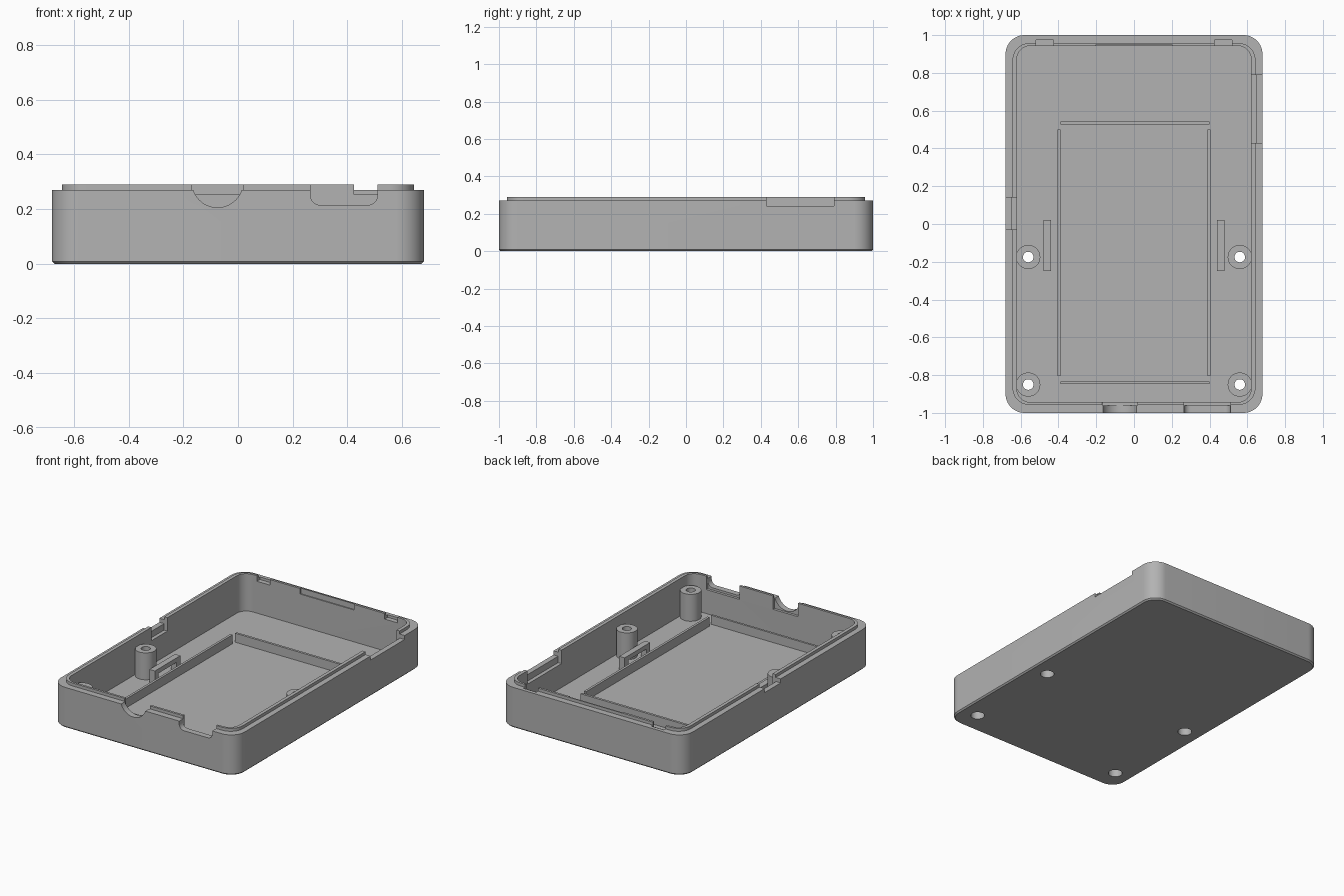
import bpy, bmesh, math
from mathutils import Matrix

cube = bpy.data.objects.get("Cube")
if cube:
    bpy.data.objects.remove(cube, do_unlink=True)

grey = bpy.data.materials.new("mid grey")
grey.use_nodes = True
tone = (0.45, 0.45, 0.45, 1)
grey.diffuse_color = tone
grey.node_tree.nodes["Principled BSDF"].inputs["Base Color"].default_value = tone

FLOOR, RIM, LIP = 0.04, 0.27, 0.29


def make(name, bm):
    bmesh.ops.recalc_face_normals(bm, faces=bm.faces)
    mesh = bpy.data.meshes.new(name)
    bm.to_mesh(mesh)
    bm.free()
    obj = bpy.data.objects.new(name, mesh)
    mesh.materials.append(grey)
    bpy.context.collection.objects.link(obj)
    return obj


def slab(name, x, y, z, radius=0, axis="Z", chamfer=0):
    """Box between (min, max) pairs, with the edges along one axis rounded."""
    bm = bmesh.new()
    bmesh.ops.create_cube(bm, size=1)
    for v in bm.verts:
        for i, (lo, hi) in enumerate((x, y, z)):
            v.co[i] = lo if v.co[i] < 0 else hi
    if radius:
        i = "XYZ".index(axis)
        edges = [e for e in bm.edges
                 if abs(e.verts[0].co[i] - e.verts[1].co[i]) > 1e-4]
        bmesh.ops.bevel(bm, geom=edges, offset=radius, segments=12,
                        profile=0.5, affect="EDGES")
    if chamfer:
        low = [e for e in bm.edges if all(v.co.z < z[0] + 1e-4 for v in e.verts)]
        bmesh.ops.bevel(bm, geom=low, offset=chamfer, segments=1, affect="EDGES")
    return make(name, bm)


def rod(name, x, y, radius, z0, z1):
    bm = bmesh.new()
    bmesh.ops.create_cone(bm, cap_ends=True, segments=40, radius1=radius,
                          radius2=radius, depth=z1 - z0,
                          matrix=Matrix.Translation((x, y, (z0 + z1) / 2)))
    return make(name, bm)


def combine(obj, tools, operation="DIFFERENCE", keep=False):
    """Apply a boolean for every tool, then discard the tools."""
    bpy.context.view_layer.objects.active = obj
    for tool in tools:
        mod = obj.modifiers.new("shape", "BOOLEAN")
        mod.operation, mod.solver, mod.object = operation, "EXACT", tool
        bpy.ops.object.modifier_apply(modifier=mod.name)
        if not keep:
            bpy.data.objects.remove(tool, do_unlink=True)


# Shell: rounded body, raised lip and hollow interior
tray = slab("tray_shell", (-0.68, 0.68), (-1, 1), (0, RIM), 0.1, chamfer=0.009)
combine(tray, [slab("lip", (-0.643, 0.643), (-0.958, 0.958), (0.1, LIP), 0.09)],
        "UNION")
combine(tray, [slab("cavity", (-0.62, 0.62), (-0.943, 0.943), (FLOOR, 0.5), 0.07)])

# Front openings: half-round notch and rounded slot, with inner reliefs
bm = bmesh.new()
bmesh.ops.create_cone(bm, cap_ends=True, segments=48, radius1=0.094, radius2=0.094,
                      depth=0.2, matrix=Matrix.Translation((-0.075, -1, 0.3))
                      @ Matrix.Rotation(math.pi / 2, 4, "X"))
openings = [make("round_notch", bm),
            slab("slot", (0.265, 0.51), (-1.1, -0.9), (0.215, 0.4), 0.035, "Y")]
for x in ((-0.168, 0.018), (0.265, 0.51)):
    openings.append(slab("relief", x, (-0.96, -0.9), (0.2, 0.4)))

# Side openings, each with a relief on the inside
for side, y in ((1, (0.43, 0.79)), (-1, (-0.03, 0.14))):
    for name, a, b, z in (("side_notch", 0.6, 0.8, 0.243), ("relief", 0.6, 0.645, 0.2)):
        openings.append(slab(name, sorted((side * a, side * b)), y, (z, 0.4)))

# Back catches and the shallow groove between them
for side in (-1, 1):
    openings.append(slab("catch", sorted((side * 0.425, side * 0.52)),
                         (0.92, 0.975), (0.253, 0.4)))
openings.append(slab("groove", (-0.2, 0.2), (0.92, 0.95), (0.253, 0.4)))
combine(tray, openings)

# Screw posts, bored through the floor with a wider recess beneath
parts = [tray]
for x, side in ((-0.56, "right"), (0.56, "left")):
    for y, end in ((-0.85, "front"), (-0.175, "middle")):
        post = rod(f"{end}_{side}_screw_post", x, y, 0.064, 0.02, 0.22)
        bores = [rod("bore", x, y, 0.028, -0.1, 0.4),
                 rod("recess", x, y, 0.043, -0.1, 0.1)]
        combine(post, bores, keep=True)
        combine(tray, bores)
        parts.append(post)

# Low ribs framing the compartment, and the raised tie bars beside it
for s, side in ((-1, "right"), (1, "left")):
    parts.append(slab(f"{side}_rib", sorted((s * 0.39, s * 0.406)), (-0.805, 0.5),
                      (0.03, 0.1)))
    xs = sorted((s * 0.44, s * 0.48))
    bar = slab(f"{side}_tie_bar", xs, (-0.25, 0.02), (0.03, 0.13))
    combine(bar, [slab("gap", (-1, 1), (-0.21, -0.02), (0, 0.1))])
    parts.append(bar)
for name, y in (("front_rib", (-0.848, -0.834)), ("back_rib", (0.526, 0.542))):
    parts.append(slab(name, (-0.39, 0.4), y, (0.03, 0.1)))

# Smooth rounded walls, sharp edges
bpy.ops.object.select_all(action="DESELECT")
for part in parts:
    part.select_set(True)
bpy.context.view_layer.objects.active = tray
bpy.ops.object.shade_smooth_by_angle(angle=math.radians(30))
